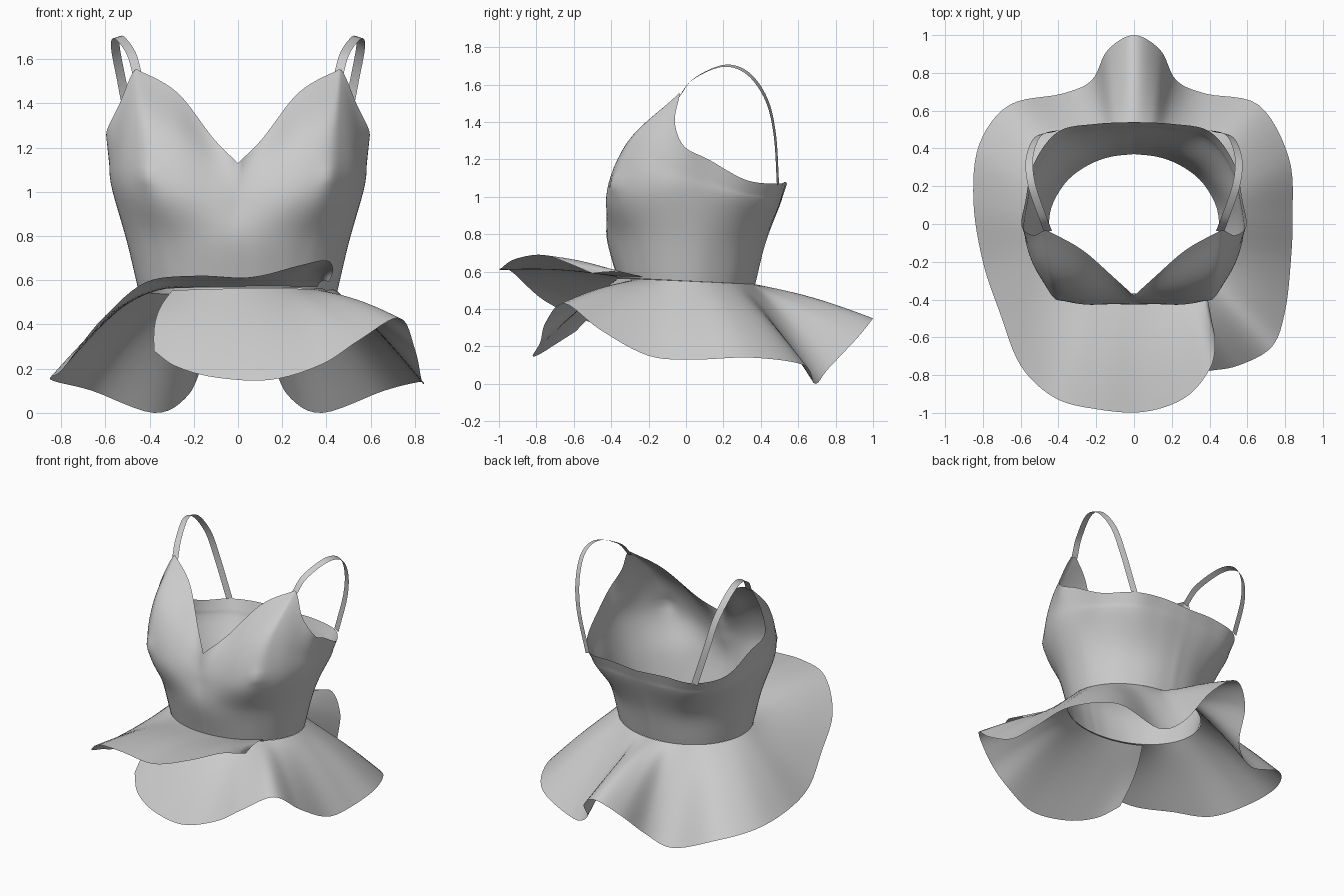
import bpy
from math import sin, cos, radians, pi, exp, atan2
from mathutils import Vector as V

if "Cube" in bpy.data.objects:
    bpy.data.objects.remove(bpy.data.objects["Cube"])


def catmull(keys, steps):
    """Smooth curve through the key vectors, open ends extrapolated."""
    k = [V(p) for p in keys]
    k = [2 * k[0] - k[1]] + k + [2 * k[-1] - k[-2]]
    out = []
    for i in range(1, len(k) - 2):
        a, b, c, d = k[i - 1:i + 3]
        for s in range(steps):
            t = s / steps
            out.append(0.5 * (2 * b + (c - a) * t + (2 * a - 5 * b + 4 * c - d) * t * t
                              + (3 * b - a - 3 * c + d) * t ** 3))
    return out + [k[-2]]


def sheet(name, cols, mirror=False):
    """Smooth grid surface from a list of point columns."""
    n = len(cols[0])
    verts = [p for c in cols for p in c]
    faces = [(i * n + j, (i + 1) * n + j, (i + 1) * n + j + 1, i * n + j + 1)
             for i in range(len(cols) - 1) for j in range(n - 1)]
    me = bpy.data.meshes.new(name)
    me.from_pydata(verts, [], faces)
    me.polygons.foreach_set("use_smooth", [True] * len(faces))
    ob = bpy.data.objects.new(name, me)
    bpy.context.collection.objects.link(ob)
    if mirror:
        m = ob.modifiers.new("Mirror", 'MIRROR')
        m.merge_threshold = 0.002
    return ob


def waist(a, rx=0.45, ry=0.37, z=0.55):
    """Waist oval, higher at the front."""
    return V((rx * cos(a), ry * sin(a), z - 0.018 * sin(a)))


# Bodice: half rings from centre front to centre back, mirrored
top = [(0, -.38, 1.13), (.11, -.28, 1.24), (.27, -.14, 1.445), (.43, -.05, 1.54),
       (.475, -.035, 1.54), (.535, -.06, 1.40), (.595, -.01, 1.27), (.575, .12, 1.20),
       (.53, .32, 1.09), (.40, .49, 1.07), (.2, .53, 1.08), (0, .54, 1.07)]
bust = [(0, -.41, .94), (.12, -.42, .97), (.27, -.425, 1.01), (.39, -.395, 1.03),
        (.47, -.315, 1.03), (.535, -.2, 1.03), (.57, -.06, 1.02), (.555, .10, 1.0),
        (.50, .29, .97), (.37, .44, .95), (.19, .49, .95), (0, .50, .95)]
bulge = [0, .02, .055, .075, .07, .04, .0, 0, 0, 0, 0, 0]
upper = [(V(a) + V(b)) / 2 + V((0, -g, g * .3)) for a, b, g in zip(top, bust, bulge)]
angles = [atan2(p[1] / .43, p[0] / .575) for p in bust]
low = [waist(a) for a in angles]
mid = [waist(a, .502, .425, .77) for a in angles]
rings = [catmull(r, 6) for r in (low, mid, bust, upper, top)]
columns = [catmull(c, 7) for c in zip(*rings)]
for col in columns:
    for p in col:  # small bust points
        if p.y < 0:
            p.y -= .02 * exp(-((p.x - .42) ** 2 + (p.z - 1.07) ** 2) / .002)
    if abs(col[0].x) < .001:
        for p in col:
            p.x = 0
sheet("bodice", columns, mirror=True)

# Peplum: one wrapped strip; hem keys are waist angle, then x, y, z
hem = [(-38, .41, -.5, .59), (-47, .43, -.63, .645), (-56, .40, -.77, .69),
       (-68, .27, -.92, .665),
       (-85, .05, -.995, .61), (-102, -.2, -.98, .62), (-118, -.42, -.92, .59),
       (-135, -.6, -.75, .44), (-152, -.71, -.47, .31), (-168, -.8, -.2, .19),
       (-185, -.85, .12, .16), (-202, -.82, .42, .14), (-220, -.66, .63, .1),
       (-238, -.38, .69, 0), (-252, -.225, .76, .08), (-261, -.14, .92, .25),
       (-270, 0, 1, .35), (-279, .14, .92, .25), (-288, .225, .76, .08),
       (-302, .38, .69, 0), (-320, .66, .63, .1), (-338, .82, .35, .14),
       (-355, .84, .05, .13), (-372, .83, -.2, .15), (-388, .8, -.46, .29),
       (-400, .73, -.65, .43), (-412, .55, -.75, .33), (-425, .38, -.78, .22),
       (-445, .15, -.82, .15), (-462, -.1, -.78, .16), (-478, -.28, -.7, .21),
       (-492, -.38, -.59, .28)]
edge = catmull([h[1:] for h in hem], 6)
turn = [p.x for p in catmull([(h[0], 0, 0) for h in hem], 6)]
skirt = []
for deg, e in zip(turn, edge):
    f = ((deg + 265) / 227) ** 3  # +1 at the upper flap, -1 at the under layer
    w = waist(radians(deg), .45 + .004 * f, .37 + .004 * f, .55 + .01 * f)
    col = []
    for j in range(13):
        v = j / 12
        p = w.lerp(e, v)
        p.z += .018 * sin(pi * v)
        if deg < -470:  # loose end swings outwards
            p.x -= .03 * sin(pi * v) * (-470 - deg) / 22
        col.append(p)
    skirt.append(col)
sheet("peplum", skirt)

# Shoulder straps: flat ribbon swept over the shoulder, mirrored
path = catmull([(.455, -.04, 1.53), (.485, .04, 1.63), (.54, .2, 1.70), (.555, .33, 1.66),
                (.53, .43, 1.52), (.49, .475, 1.33), (.41, .492, 1.065)], 8)
ribbon = []
for i, p in enumerate(path):
    t = (path[min(i + 1, len(path) - 1)] - path[max(i - 1, 0)]).normalized()
    side = V((1, -.3, -.3))
    side = (side - t * side.dot(t)).normalized() * .021
    ribbon.append([p - side, p + side])
sheet("shoulder_straps", ribbon, mirror=True)
